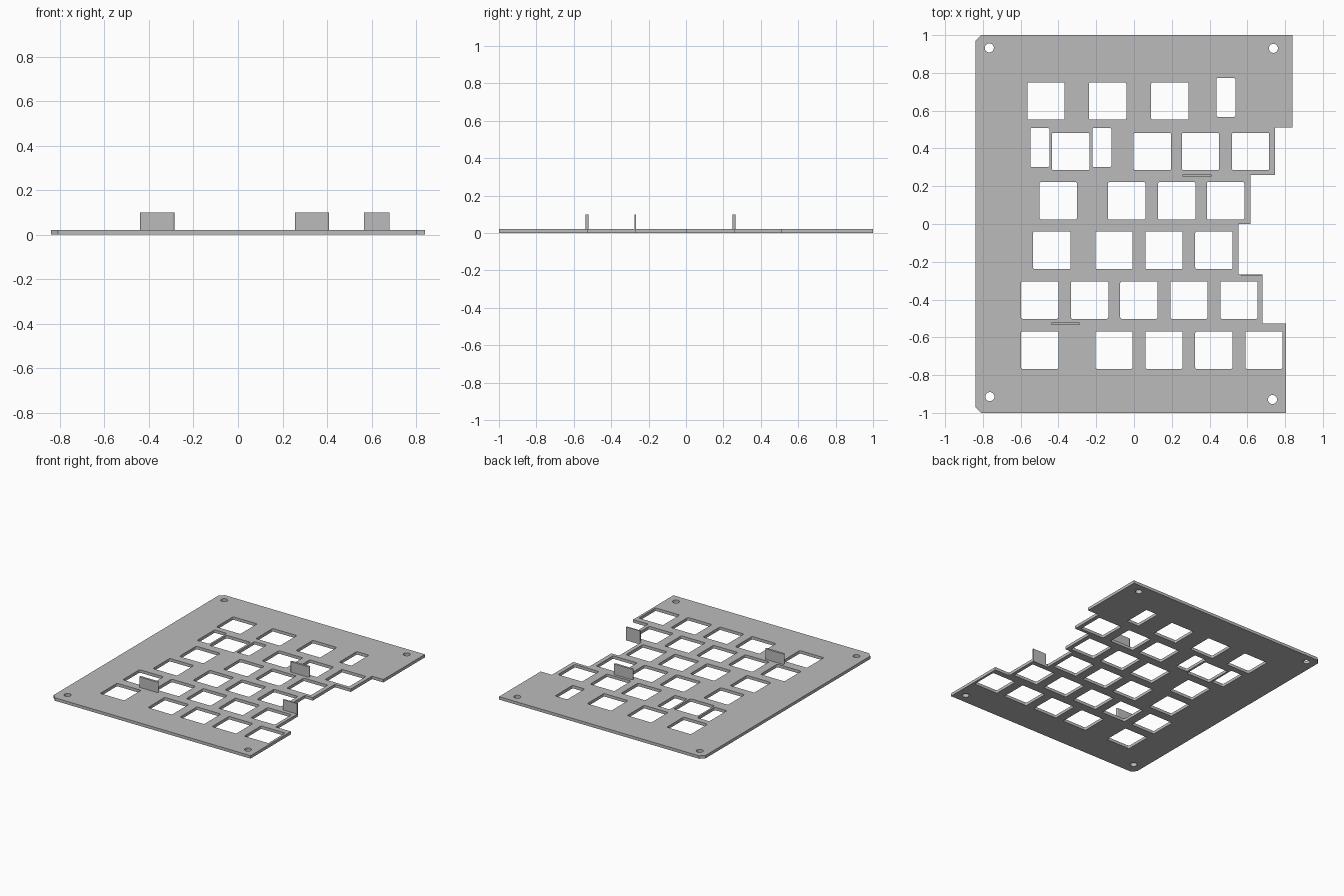
import bpy
from math import cos, sin, pi, tau

cube = bpy.data.objects.get("Cube")
if cube:
    bpy.data.objects.remove(cube, do_unlink=True)

THICK, TAB_TOP, KEY = 0.022, 0.1, 0.198

grey = bpy.data.materials.new("plain grey")
grey.use_nodes = True
grey.diffuse_color = (0.5, 0.5, 0.5, 1)
grey.node_tree.nodes["Principled BSDF"].inputs["Base Color"].default_value = (0.5, 0.5, 0.5, 1)


def rounded_rect(x, y, w, h, r, steps=3):
    """Loop of points for a rectangle with rounded corners."""
    pts = []
    for i, (sx, sy) in enumerate([(1, 1), (-1, 1), (-1, -1), (1, -1)]):
        for k in range(steps + 1):
            a = (i + k / steps) * pi / 2
            pts.append((x + sx * (w / 2 - r) + r * cos(a), y + sy * (h / 2 - r) + r * sin(a)))
    return pts


def circle(x, y, r, n=24):
    return [(x + r * cos(tau * i / n), y + r * sin(tau * i / n)) for i in range(n)]


def extruded(name, loops, z0, z1):
    """Fill the first loop, with later loops as holes, and extrude it from z0 to z1."""
    curve = bpy.data.curves.new(name, "CURVE")
    curve.dimensions = "2D"
    curve.fill_mode = "BOTH"
    curve.extrude = (z1 - z0) / 2
    for loop in loops:
        spline = curve.splines.new("POLY")
        spline.points.add(len(loop) - 1)
        for p, (x, y) in zip(spline.points, loop):
            p.co = (x, y, 0, 1)
        spline.use_cyclic_u = True
    ob = bpy.data.objects.new(name, curve)
    bpy.context.collection.objects.link(ob)
    ob.location.z = (z0 + z1) / 2
    bpy.ops.object.select_all(action="DESELECT")
    ob.select_set(True)
    bpy.context.view_layer.objects.active = ob
    bpy.ops.object.convert(target="MESH")
    ob = bpy.context.view_layer.objects.active
    ob.data.materials.clear()
    ob.data.materials.append(grey)
    ob.data.polygons.foreach_set("use_smooth", [False] * len(ob.data.polygons))
    return ob


# Plate outline: chamfered left corners, stepped right edge
outline = [
    (-0.84, -0.968), (-0.808, -1), (0.804, -1), (0.804, -0.527), (0.68, -0.527),
    (0.68, -0.267), (0.552, -0.267), (0.552, 0), (0.616, 0), (0.616, 0.26),
    (0.747, 0.26), (0.747, 0.51), (0.84, 0.51), (0.84, 1), (-0.808, 1), (-0.84, 0.968),
]

# Square key openings: row centre y and the column centres
rows = {
    0.651: (-0.466, -0.14, 0.19),
    0.384: (-0.335, 0.097, 0.352, 0.617),
    0.123: (-0.401, -0.039, 0.226, 0.485),
    -0.139: (-0.435, -0.106, 0.159, 0.423),
    -0.403: (-0.499, -0.235, 0.026, 0.291, 0.556),
    -0.668: (-0.499, -0.106, 0.159, 0.423, 0.688),
}
holes = [rounded_rect(x, y, KEY, KEY, 0.008) for y, xs in rows.items() for x in xs]

# Narrow openings
holes += [rounded_rect(x, y, 0.1, 0.206, 0.008)
          for x, y in [(0.487, 0.67), (-0.498, 0.405), (-0.17, 0.405)]]

# Corner screw holes
holes += [circle(x, y, 0.024)
          for x, y in [(-0.766, 0.932), (0.738, 0.93), (-0.763, -0.914), (0.733, -0.929)]]

extruded("key_plate", [outline] + holes, 0, THICK)

# Upright tabs: two with rounded ends, one thin one on the stepped edge
extruded("back_tab", [rounded_rect(0.333, 0.257, 0.154, 0.016, 0.0075)], 0.005, TAB_TOP)
extruded("front_tab", [rounded_rect(-0.363, -0.528, 0.154, 0.016, 0.0075)], 0.005, TAB_TOP)
extruded("edge_tab", [[(0.566, -0.276), (0.68, -0.276), (0.68, -0.267), (0.566, -0.267)]],
         0.005, TAB_TOP)
